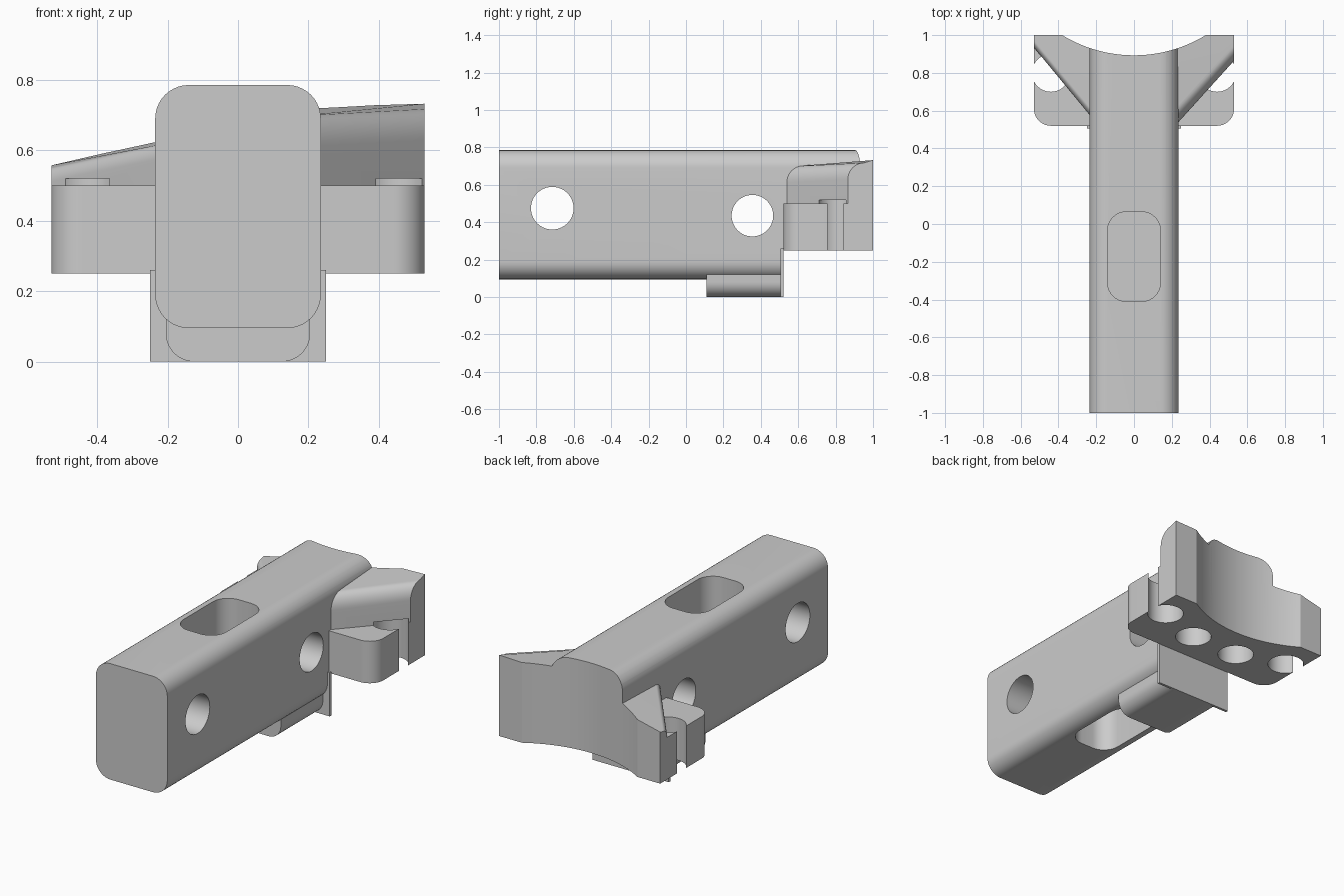
import bpy, bmesh, math
from mathutils import Vector

if "Cube" in bpy.data.objects:
    bpy.data.objects.remove(bpy.data.objects["Cube"], do_unlink=True)

grey = bpy.data.materials.new("plain grey")
grey.use_nodes = True
GREY = (0.6, 0.6, 0.6, 1)
grey.diffuse_color = GREY
grey.node_tree.nodes["Principled BSDF"].inputs["Base Color"].default_value = GREY


def loft(name, start, end):
    """Solid between two matching outlines."""
    bm = bmesh.new()
    a = [bm.verts.new(p) for p in start]
    b = [bm.verts.new(p) for p in end]
    bm.faces.new(a)
    bm.faces.new(b)
    for i in range(len(a)):
        j = (i + 1) % len(a)
        bm.faces.new((a[i], a[j], b[j], b[i]))
    bmesh.ops.recalc_face_normals(bm, faces=bm.faces)
    mesh = bpy.data.meshes.new(name)
    bm.to_mesh(mesh)
    bm.free()
    mesh.materials.append(grey)
    ob = bpy.data.objects.new(name, mesh)
    bpy.context.collection.objects.link(ob)
    return ob


def prism(name, outline, axis, lo, hi):
    """Extrude a 2D outline along x, y or z."""
    def place(u, v, d):
        return {"x": (d, u, v), "y": (u, d, v), "z": (u, v, d)}[axis]
    return loft(name, [place(u, v, lo) for u, v in outline],
                [place(u, v, hi) for u, v in outline])


def arc(cu, cv, r, a0, a1, n=10):
    angles = [math.radians(a0 + (a1 - a0) * i / n) for i in range(n + 1)]
    return [(cu + r * math.cos(a), cv + r * math.sin(a)) for a in angles]


def circle(cu, cv, r, n=64):
    return arc(cu, cv, r, 0, 360, n)[:-1]


def rounded(u0, v0, u1, v1, bottom, top=0):
    """Rectangle with rounded lower and upper corner pairs."""
    pts = []
    for u, v, su, sv, r, a in ((u0, v0, 1, 1, bottom, 180), (u1, v0, -1, 1, bottom, 270),
                               (u1, v1, -1, -1, top, 0), (u0, v1, 1, -1, top, 90)):
        pts += arc(u + su * r, v + sv * r, r, a, a + 90) if r else [(u, v)]
    return pts


def brace(name, side, inner, outer):
    """Gusset with a rounded front edge; each end is (front y, front z, back z, radius)."""
    def section(x, front, zf, zb, r):
        pts = [(front, 0.25)] + arc(front + r, zf - r, r, 180, 90) + [(1, zb), (1, 0.25)]
        return [(side * x, y, z) for y, z in pts]
    return loft(name, section(0.2, *inner), section(0.53, *outer))


# Solid parts
bar = prism("main_bar", rounded(-0.235, 0.095, 0.235, 0.785, 0.095, 0.095), "y", -1, 1)
block = prism("cross_block", rounded(-0.53, 0.52, 0.53, 1, 0.09), "z", 0.25, 0.5)
left_brace = brace("left_brace", 1, (0.5, 0.7, 0.722, 0.09), (0.865, 0.718, 0.732, 0.09))
right_brace = brace("right_brace", -1, (0.535, 0.62, 0.633, 0.04), (0.935, 0.55, 0.557, 0.04))
foot = prism("foot", rounded(-0.205, 0, 0.205, 0.2, 0.08), "y", 0.11, 0.51)
plate = prism("foot_end_plate", rounded(-0.25, 0, 0.25, 0.26, 0), "y", 0.505, 0.52)

# Cutters
saddle = prism("saddle_cutter", circle(0, 1.621, 0.728, 160), "z", -0.5, 1.5)
relief = prism("relief_cutter", rounded(0.515, -0.5, 1.5, 0.25, 0), "x", -1, 1)
side_holes = [prism("side_hole_cutter", circle(y, z, r), "x", -1, 1)
              for y, z, r in ((-0.715, 0.475, 0.114), (0.355, 0.435, 0.111))]
slot = rounded(-0.14, -0.41, 0.14, 0.065, 0.1, 0.1)
slots = [prism("slot_cutter", slot, "z", lo, hi) for lo, hi in ((-0.1, 0.42), (0.46, 1))]
inner_holes = [prism("pin_hole_cutter", circle(s * 0.155, 0.703, 0.1), "z", 0.1, 0.52)
               for s in (-1, 1)]
outer_holes = [prism("pin_hole_cutter", circle(s * 0.44, 0.8, 0.1), "z", 0.1, 0.52)
               for s in (-1, 1)]


def cut(ob, cutters):
    bpy.context.view_layer.objects.active = ob
    for c in cutters:
        mod = ob.modifiers.new("cut", "BOOLEAN")
        mod.operation = "DIFFERENCE"
        mod.solver = "EXACT"
        mod.object = c
        bpy.ops.object.modifier_apply(modifier=mod.name)


cut(bar, [relief, saddle] + side_holes + slots + inner_holes)
cut(block, [saddle] + inner_holes + outer_holes)
cut(left_brace, [saddle, outer_holes[1], inner_holes[1]])
cut(right_brace, [saddle, outer_holes[0], inner_holes[0]])

for c in [saddle, relief] + side_holes + slots + inner_holes + outer_holes:
    bpy.data.objects.remove(c, do_unlink=True)

# Smooth curved faces, keep edges crisp
bpy.ops.object.select_all(action="DESELECT")
for ob in (bar, block, left_brace, right_brace, foot, plate):
    ob.select_set(True)
bpy.context.view_layer.objects.active = bar
bpy.ops.object.shade_smooth_by_angle(angle=math.radians(30))
